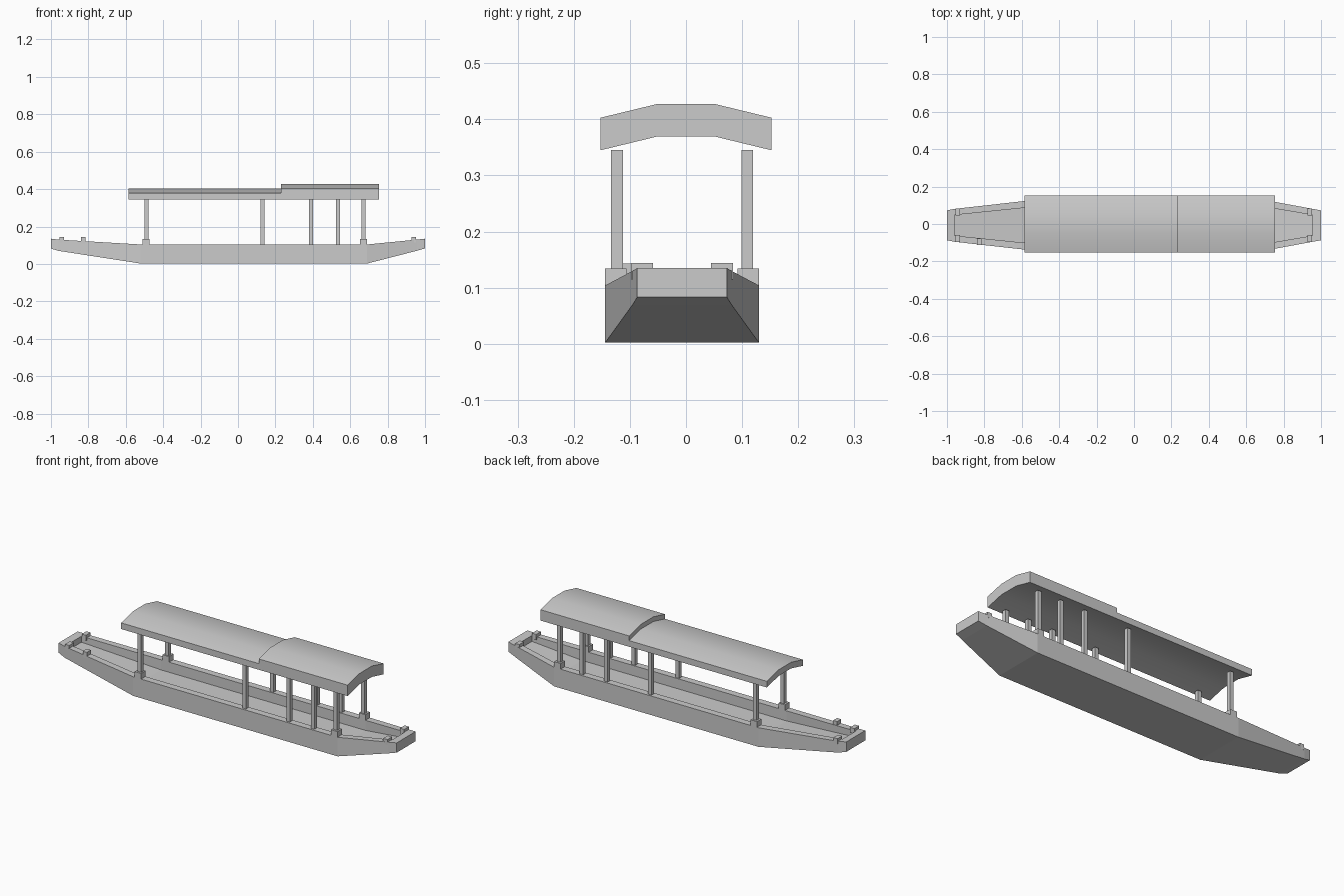
import bpy, bmesh, math

cube = bpy.data.objects.get("Cube")
if cube:
    bpy.data.objects.remove(cube, do_unlink=True)

grey = bpy.data.materials.new("plain_grey")
grey.use_nodes = True
grey.diffuse_color = (0.6, 0.6, 0.6, 1)
grey.node_tree.nodes["Principled BSDF"].inputs["Base Color"].default_value = (0.6, 0.6, 0.6, 1)

HULL_Y = -0.007


def finish(name, bm):
    bmesh.ops.recalc_face_normals(bm, faces=bm.faces)
    mesh = bpy.data.meshes.new(name)
    bm.to_mesh(mesh)
    bm.free()
    mesh.materials.append(grey)
    obj = bpy.data.objects.new(name, mesh)
    bpy.context.collection.objects.link(obj)
    return obj


def box(name, x, y, z0, z1, wx, wy):
    bm = bmesh.new()
    bmesh.ops.create_cube(bm, size=1)
    for v in bm.verts:
        v.co = (x + v.co.x * wx, y + v.co.y * wy, (z0 + z1) / 2 + v.co.z * (z1 - z0))
    return finish(name, bm)


def bridge(bm, a, b, closed=False):
    n = len(a)
    for i in range(n if closed else n - 1):
        j = (i + 1) % n
        bm.faces.new((a[i], a[j], b[j], b[i]))


# Open hull: x, half width, keel height, rim height, inner half width, floor height
stations = [
    (-1.0, 0.080, 0.082, 0.135, 0, 0),
    (-0.96, 0.088, 0.070, 0.130, 0.055, 0.098),
    (-0.52, 0.137, 0.002, 0.104, 0.100, 0.050),
    (0.69, 0.137, 0.002, 0.104, 0.100, 0.050),
    (0.955, 0.088, 0.070, 0.130, 0.055, 0.098),
    (1.0, 0.080, 0.083, 0.135, 0, 0),
]
bm = bmesh.new()
outer, inner = [], []
for x, w, keel, rim, iw, floor in stations:
    outer.append([bm.verts.new((x, HULL_Y + y, z))
                  for y, z in ((-w, rim), (-w, keel), (w, keel), (w, rim))])
    inner.append([bm.verts.new((x, HULL_Y + y, z))
                  for y, z in ((-iw, rim), (-iw, floor), (iw, floor), (iw, rim))] if iw else None)
for k in range(len(stations) - 1):
    bridge(bm, outer[k], outer[k + 1])
    a, b = inner[k], inner[k + 1]
    if a and b:
        bridge(bm, a, b)
        for s in (0, 3):  # gunwales
            bm.faces.new((outer[k][s], outer[k + 1][s], b[s], a[s]))
for end, nxt in ((0, 1), (-1, -2)):  # end decks, end walls, transoms
    o, p, q = outer[end], outer[nxt], inner[nxt]
    bm.faces.new(o)
    bm.faces.new((o[0], o[3], p[3], q[3], q[0], p[0]))
    bm.faces.new(q)
finish("hull", bm)


# Arched canopy in two sections sharing one underside
def roof(name, x0, x1, thickness):
    arch = [(-0.152, 0.345), (-0.053, 0.369), (0.053, 0.369), (0.152, 0.345)]
    profile = arch + [(y, z + thickness) for y, z in reversed(arch)]
    bm = bmesh.new()
    a, b = ([bm.verts.new((x, y, z)) for y, z in profile] for x in (x0, x1))
    bridge(bm, a, b, closed=True)
    for ring in (a, b):
        bridge(bm, ring[:4], ring[:3:-1])
    obj = finish(name, bm)
    bpy.ops.object.select_all(action="DESELECT")
    obj.select_set(True)
    bpy.context.view_layer.objects.active = obj
    bpy.ops.object.shade_smooth_by_angle(angle=math.radians(30))


roof("long_roof", -0.585, 0.23, 0.033)
roof("raised_roof", 0.23, 0.755, 0.058)

# Posts, post bases and mooring blocks on both sides
for side, s in (("right", -1), ("left", 1)):
    for i, x in enumerate((-0.49, 0.13, 0.39, 0.535, 0.67)):
        box(f"{side}_post_{i + 1}", x, HULL_Y + s * 0.116, 0.10, 0.345, 0.021, 0.021)
    for label, x in (("rear", -0.492), ("front", 0.67)):
        box(f"{side}_{label}_post_base", x, HULL_Y + s * 0.118, 0.09, 0.134, 0.038, 0.038)
    for label, x in (("rear", -0.943), ("front", 0.94)):
        box(f"{side}_{label}_block", x, HULL_Y + s * 0.071, 0.115, 0.144, 0.025, 0.039)
box("extra_rear_block", -0.828, HULL_Y - 0.088, 0.11, 0.143, 0.024, 0.034)
